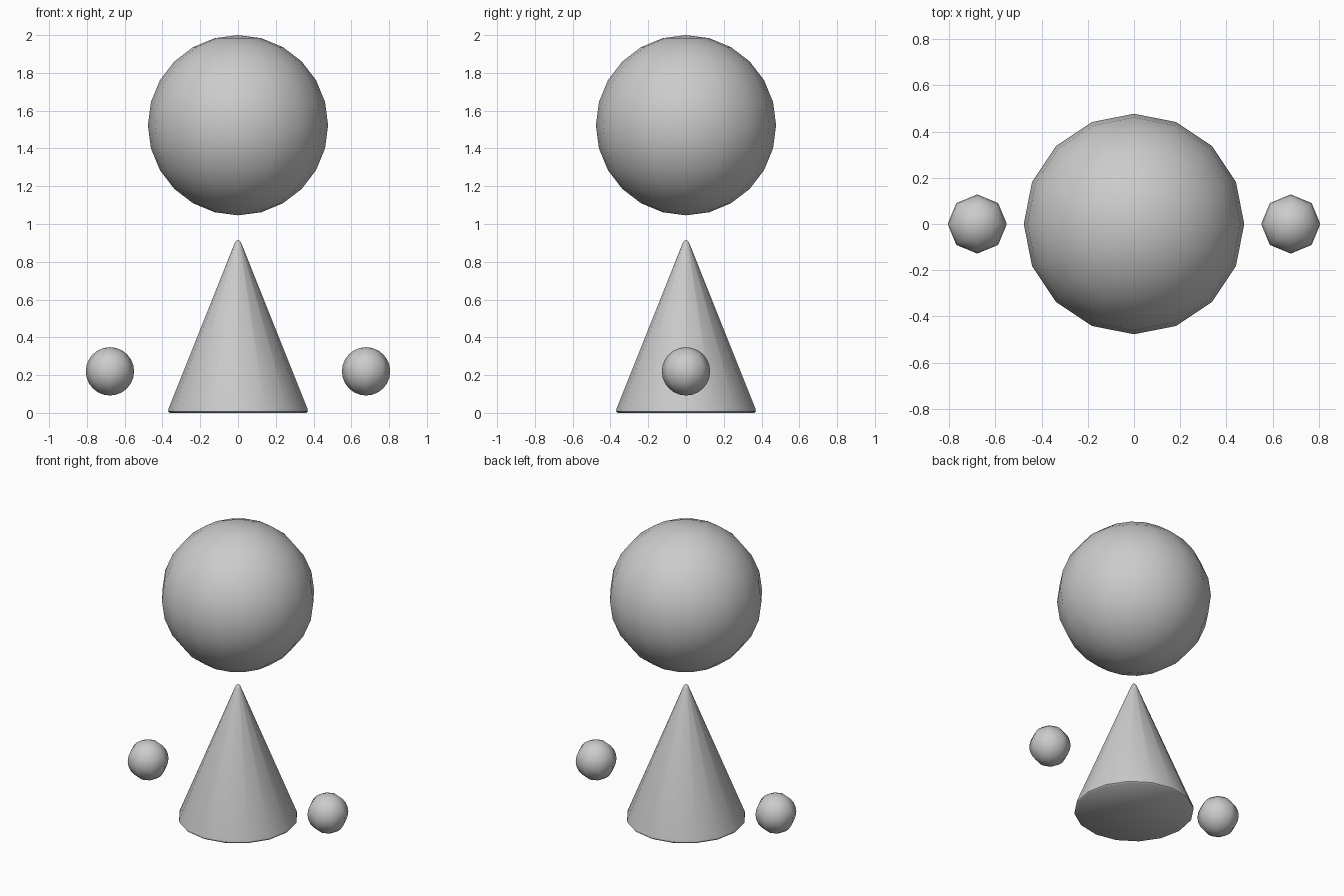
import bpy
import bmesh
import math

cube = bpy.data.objects.get("Cube")
if cube:
    bpy.data.objects.remove(cube, do_unlink=True)

# Single plain grey material
GREY = (0.6, 0.6, 0.6, 1.0)
grey = bpy.data.materials.new("light grey")
grey.use_nodes = True
grey.diffuse_color = GREY
grey.node_tree.nodes["Principled BSDF"].inputs["Base Color"].default_value = GREY


def finish(obj, name):
    obj.name = name
    obj.data.name = name
    obj.data.materials.append(grey)
    bpy.ops.object.select_all(action='DESELECT')
    obj.select_set(True)
    bpy.context.view_layer.objects.active = obj
    bpy.ops.object.shade_smooth_by_angle(angle=math.radians(50))


def ball(name, radius, location, segments, rings):
    bpy.ops.mesh.primitive_uv_sphere_add(
        segments=segments, ring_count=rings, radius=radius, location=location)
    finish(bpy.context.object, name)


def lathe(name, profile, segments):
    """Spin a (radius, height) profile around z and cap both ends."""
    bm = bmesh.new()
    rings = []
    for r, z in profile:
        rings.append([bm.verts.new((r * math.cos(a), r * math.sin(a), z))
                      for a in (2 * math.pi * i / segments for i in range(segments))])
    for low, high in zip(rings, rings[1:]):
        for i in range(segments):
            j = (i + 1) % segments
            bm.faces.new((low[i], low[j], high[j], high[i]))
    bm.faces.new(rings[0][::-1])
    bm.faces.new(rings[-1])
    mesh = bpy.data.meshes.new(name)
    bm.to_mesh(mesh)
    bm.free()
    obj = bpy.data.objects.new(name, mesh)
    bpy.context.collection.objects.link(obj)
    finish(obj, name)


# Floating head
ball("head", 0.477, (0, 0, 1.523), 16, 12)

# Conical body with a softened rim and a blunt tip
lathe("body", [(0.362, 0.0), (0.37, 0.008), (0.368, 0.022),
               (0.021, 0.89), (0.014, 0.906), (0.006, 0.914)], 16)

# Floating hands on either side
for side, x in (("left", 1), ("right", -1)):
    ball(side + "_hand", 0.128, (0.678 * x, 0, 0.22), 8, 12)
